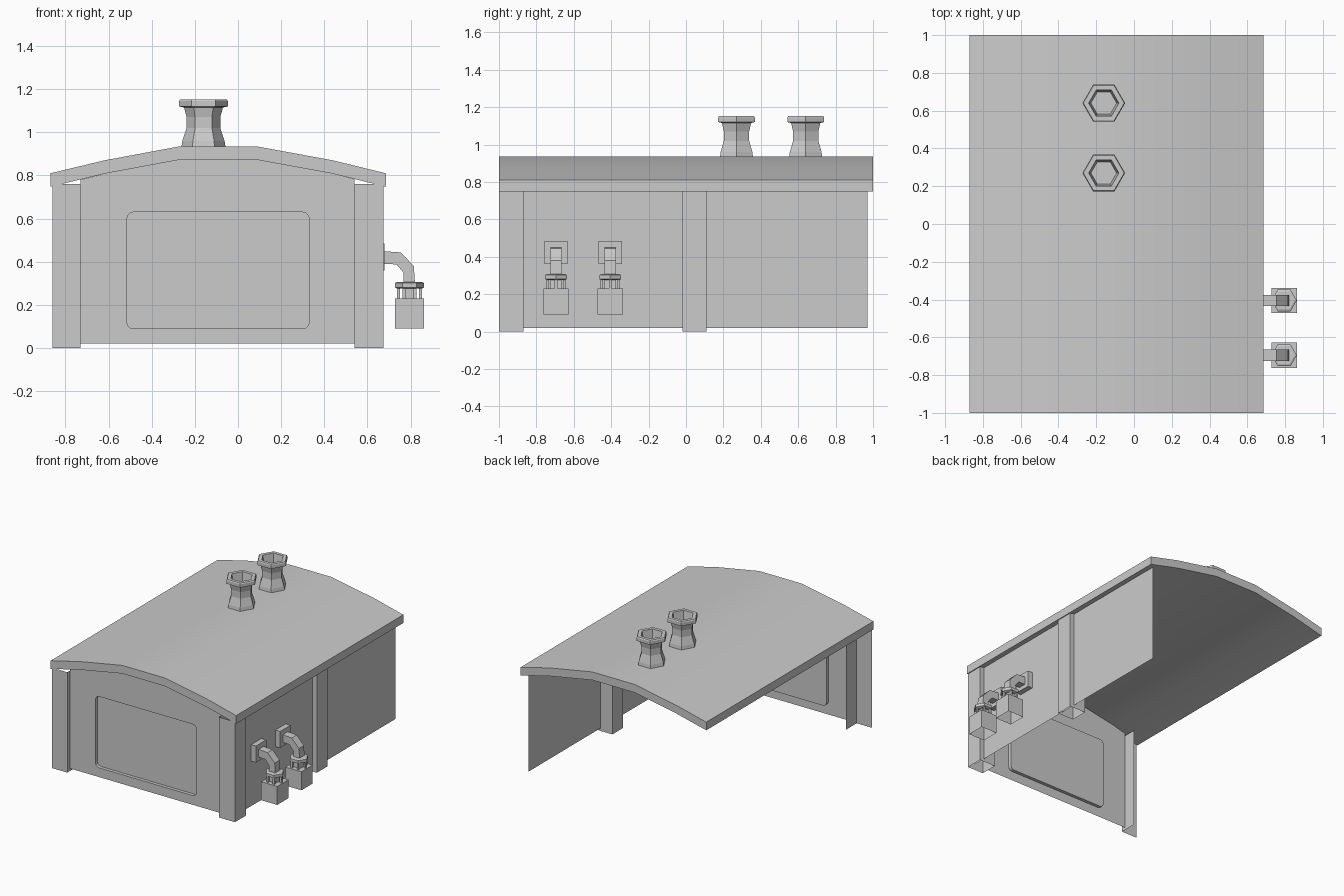
import bpy, bmesh, math
from mathutils import Vector

if "Cube" in bpy.data.objects:
    bpy.data.objects.remove(bpy.data.objects["Cube"])


def finish(name, bm, smooth=False):
    bmesh.ops.recalc_face_normals(bm, faces=bm.faces)
    me = bpy.data.meshes.new(name)
    bm.to_mesh(me)
    bm.free()
    ob = bpy.data.objects.new(name, me)
    bpy.context.collection.objects.link(ob)
    if smooth:
        bpy.ops.object.select_all(action='DESELECT')
        ob.select_set(True)
        bpy.context.view_layer.objects.active = ob
        bpy.ops.object.shade_smooth_by_angle(angle=math.radians(30))
    return ob


def box(name, x, y, z, skip=()):
    """Box from ranges; skip lists (axis, sign) of faces left open."""
    bm = bmesh.new()
    bmesh.ops.create_cube(bm, size=1)
    bm.normal_update()
    gone = [f for f in bm.faces for a, s in skip if f.normal[a] * s > 0.9]
    bmesh.ops.delete(bm, geom=gone, context='FACES')
    for v in bm.verts:
        v.co = Vector([(r[0] + r[1]) / 2 + c * (r[1] - r[0]) for r, c in zip((x, y, z), v.co)])
    return finish(name, bm)


def loft(name, rings, cap_start=True, cap_end=True, smooth=False):
    """Skin a list of equal-length point rings."""
    bm = bmesh.new()
    vs = [[bm.verts.new(p) for p in r] for r in rings]
    n = len(vs[0])
    for a, b in zip(vs, vs[1:]):
        for i in range(n):
            j = (i + 1) % n
            bm.faces.new((a[i], a[j], b[j], b[i]))
    if cap_start:
        bm.faces.new(vs[0])
    if cap_end:
        bm.faces.new(vs[-1])
    return finish(name, bm, smooth)


def ring(cx, cy, z, r, n=6):
    return [(cx + r * math.cos(math.tau * i / n), cy + r * math.sin(math.tau * i / n), z)
            for i in range(n)]


# Arched roof slab
arch = [(-0.87, 0.81), (-0.62, 0.87), (-0.27, 0.935), (0.085, 0.935), (0.44, 0.87), (0.685, 0.81)]
T = 0.062
section = arch + [(x, z - T) for x, z in reversed(arch)]
loft("roof", [[(x, y, z) for x, z in section] for y in (-1, 1)], smooth=True)

# Pillars: the left one is open on its outer and rear sides
OPEN = ((2, -1), (2, 1))
box("corner_pillar_right", (0.54, 0.675), (-1, -0.87), (0, 0.76), OPEN)
box("middle_pillar", (0.54, 0.675), (-0.02, 0.11), (0, 0.76), OPEN)
box("corner_pillar_left", (-0.86, -0.73), (-1, -0.87), (0, 0.76), OPEN + ((0, -1), (1, 1)))

# Right wall: a single sheet
bm = bmesh.new()
bm.faces.new([bm.verts.new((0.64, y, z)) for y, z in
              ((-0.97, 0.02), (0.97, 0.02), (0.97, 0.755), (-0.97, 0.755))])
finish("side_wall", bm)


# Front wall with a shallow rounded recess
def rounded(x0, x1, z0, z1, r):
    pts = []
    for k, (cx, cz) in enumerate(((x1 - r, z1 - r), (x0 + r, z1 - r), (x0 + r, z0 + r), (x1 - r, z0 + r))):
        for s in range(4):
            a = math.pi / 2 * (k + s / 3)
            pts.append((cx + r * math.cos(a), cz + r * math.sin(a)))
    return pts


def loop(bm, pts, y):
    vs = [bm.verts.new((x, y, z)) for x, z in pts]
    return vs, [bm.edges.new((vs[i], vs[i - 1])) for i in range(len(vs))]


bm = bmesh.new()
outer = [(-0.73, 0.02), (-0.73, 0.78)] + [(x, z - T) for x, z in arch[1:5]] + [(0.54, 0.783), (0.54, 0.02)]
hole = rounded(-0.515, 0.33, 0.09, 0.63, 0.03)
_, e0 = loop(bm, outer, -0.97)
rim, e1 = loop(bm, hole, -0.97)
bmesh.ops.triangle_fill(bm, edges=e0 + e1, use_beauty=True)
back = [bm.verts.new((x, -0.945, z)) for x, z in hole]
for i in range(len(hole)):
    bm.faces.new((rim[i - 1], rim[i], back[i], back[i - 1]))
bm.faces.new(back)
finish("front_wall", bm)

# Hexagonal chimneys with a hollow top
chimney = [(0.92, 0.104), (0.96, 0.098), (1.02, 0.078), (1.07, 0.078), (1.115, 0.09), (1.12, 0.113),
           (1.145, 0.113), (1.152, 0.108), (1.152, 0.08), (1.08, 0.068)]
for i, y in enumerate((0.27, 0.64)):
    loft(f"chimney_{i + 1}", [ring(-0.16, y, z, r) for z, r in chimney], cap_start=False)

# Outlet pipes on the right wall
for i, y in enumerate((-0.695, -0.405)):
    n = i + 1
    h = 0.03
    box(f"wall_plate_{n}", (0.64, 0.68), (y - 0.062, y + 0.062), (0.36, 0.485))
    # Bent pipe: upper and lower outline points paired along its path
    path = [((0.66, 0.45), (0.66, 0.39)), ((0.755, 0.443), (0.735, 0.388)),
            ((0.815, 0.38), (0.768, 0.348)), ((0.825, 0.23), (0.768, 0.23))]
    loft(f"bent_pipe_{n}", [[(a[0], y - h, a[1]), (a[0], y + h, a[1]), (b[0], y + h, b[1]), (b[0], y - h, b[1])]
                            for a, b in path], False, False)
    flange = [(0.275, 0.056), (0.28, 0.067), (0.302, 0.067), (0.307, 0.056)]
    loft(f"flange_{n}", [ring(0.795, y, z, r) for z, r in flange])
    for k, (px, py, _) in enumerate(ring(0.795, y, 0, 0.052)):
        box(f"flange_bolt_{n}_{k + 1}", (px - 0.007, px + 0.007), (py - 0.007, py + 0.007), (0.228, 0.28))
    box(f"outlet_box_{n}", (0.728, 0.862), (y - 0.067, y + 0.067), (0.09, 0.23), ((2, -1),))
